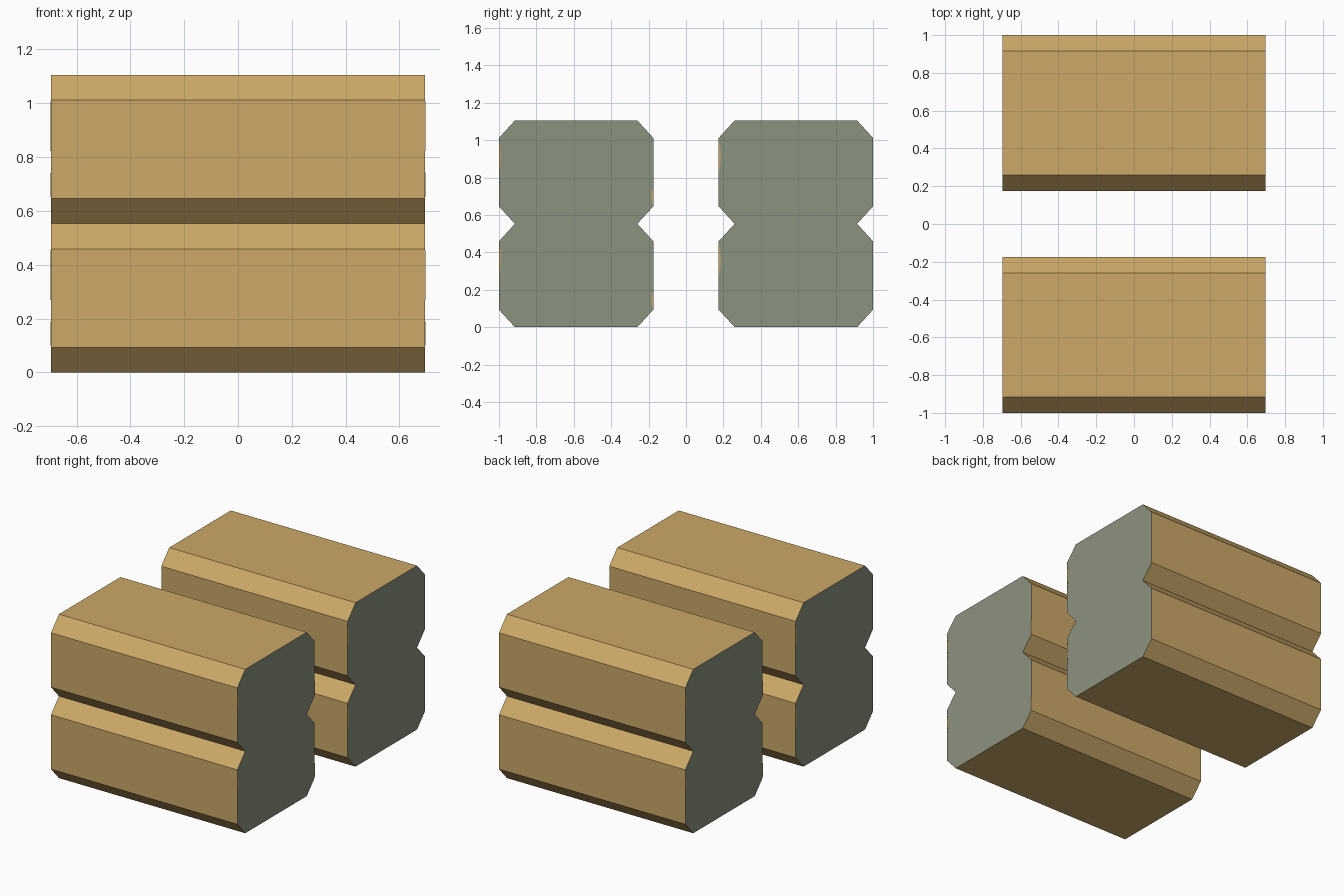
import bpy, bmesh, math
from mathutils import Matrix

if "Cube" in bpy.data.objects:
    bpy.data.objects.remove(bpy.data.objects["Cube"])

HALF_LEN = 0.695
Y_IN, Y_OUT = 0.175, 1.0      # width range of one stack
H = 0.5525                    # height of one beam
CY, CZ = 0.085, 0.093         # chamfer


def material(name, srgb):
    m = bpy.data.materials.new(name)
    lin = [((c / 255 + 0.055) / 1.055) ** 2.4 for c in srgb]
    m.diffuse_color = (*lin, 1)
    m.use_nodes = True
    m.node_tree.nodes["Principled BSDF"].inputs["Base Color"].default_value = m.diffuse_color
    return m


wood = material("tan_wood", (204, 169, 104))
end_grey = material("grey_green_end", (140, 147, 127))


def make_object(name, bm, mats):
    bmesh.ops.recalc_face_normals(bm, faces=bm.faces)
    me = bpy.data.meshes.new(name)
    bm.to_mesh(me)
    bm.free()
    for m in mats:
        me.materials.append(m)
    ob = bpy.data.objects.new(name, me)
    bpy.context.collection.objects.link(ob)
    return ob


def extrude_profile(name, pts, x0, x1, mats):
    """Extrude a (y, z) outline along x; end faces take the last material."""
    bm = bmesh.new()
    face = bm.faces.new([bm.verts.new((x0, y, z)) for y, z in pts])
    ext = bmesh.ops.extrude_face_region(bm, geom=[face])["geom"]
    verts = [v for v in ext if isinstance(v, bmesh.types.BMVert)]
    bmesh.ops.translate(bm, verts=verts, vec=(x1 - x0, 0, 0))
    bm.normal_update()
    for f in bm.faces:
        f.material_index = len(mats) - 1 if abs(f.normal.x) > 0.9 else 0
    return make_object(name, bm, mats)


# two stacks, each of two chamfered beams with a V groove between them
side = []
for level in range(2):
    z = level * H
    if level == 0:
        side.append((Y_OUT - CY, 0))
    side += [(Y_OUT, z + CZ), (Y_OUT, z + H - CZ), (Y_OUT - CY, z + H)]
profile = side + [(Y_IN + Y_OUT - y, z) for y, z in reversed(side)]
for name, s in (("front_beam_stack", -1), ("back_beam_stack", 1)):
    extrude_profile(name, [(s * y, z) for y, z in profile],
                    -HALF_LEN, HALF_LEN, [wood, end_grey])

# thin wood slivers showing at the rims of the end faces
rims = [(-Y_OUT, 1, 0.27, 0.455), (-Y_IN, -1, 0.1, 0.19), (Y_IN, 1, 0.27, 0.455)]
for end in range(2):
    for i, (y, d, z0, z1) in enumerate(rims):
        for level in range(2):
            z = level * H
            pts = [(y, z + z0), (y + d * 0.009, z + z0 * 0.7 + z1 * 0.3),
                   (y + d * 0.009, z + z0 * 0.3 + z1 * 0.7), (y, z + z1)]
            ob = extrude_profile(f"rim_sliver_{end}_{i}_{level}", pts,
                                 HALF_LEN - 0.001, HALF_LEN + 0.001, [wood])
            ob.data.transform(Matrix.Rotation(math.pi * end, 4, 'Z'))
